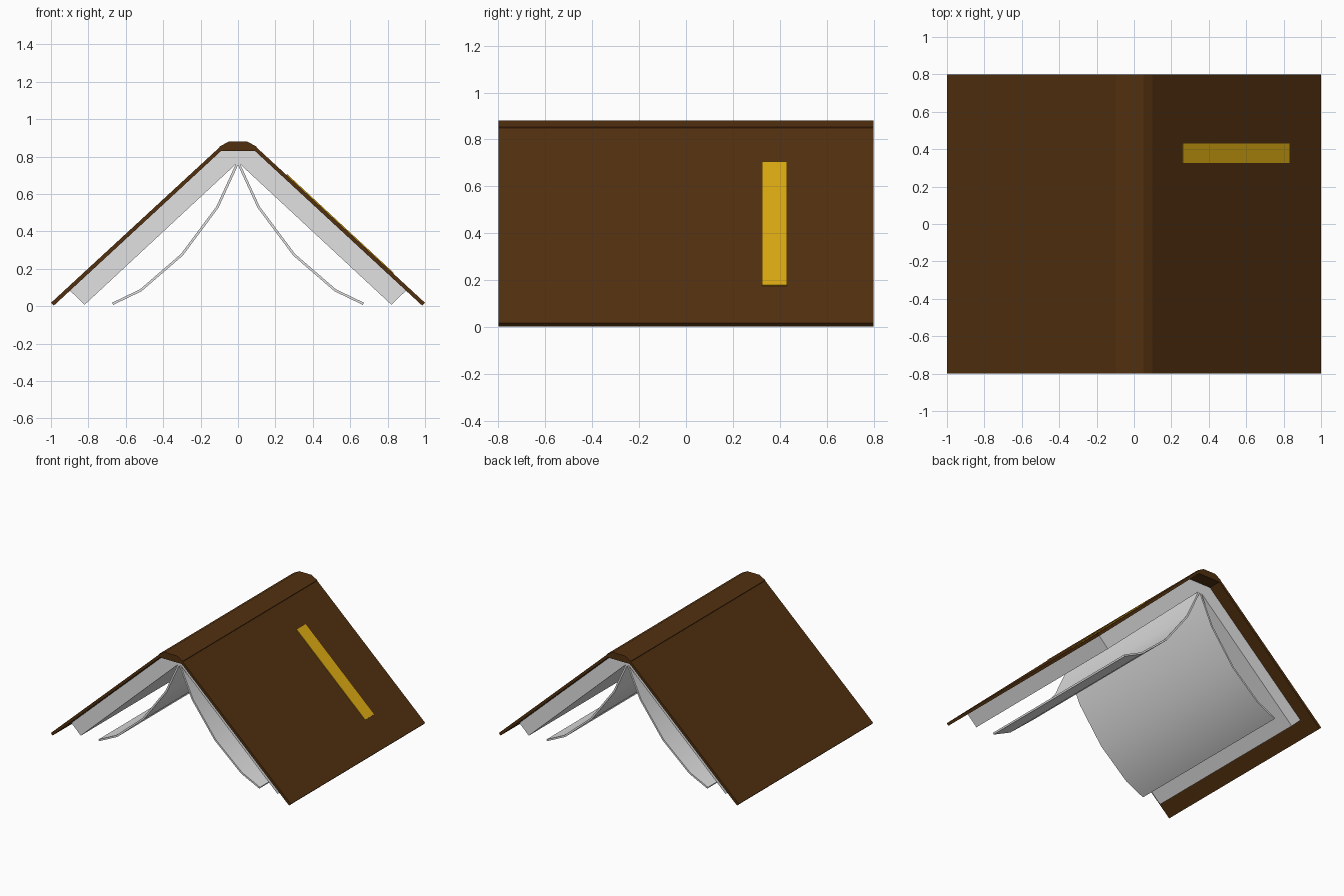
import bpy
from mathutils import Vector

if "Cube" in bpy.data.objects:
    bpy.data.objects.remove(bpy.data.objects["Cube"])


def material(name, rgb):
    mat = bpy.data.materials.new(name)
    mat.diffuse_color = (*rgb, 1)
    mat.use_nodes = True
    mat.node_tree.nodes["Principled BSDF"].inputs["Base Color"].default_value = mat.diffuse_color
    return mat


LEATHER = material("brown leather", (0.085, 0.03, 0.005))
PAPER = material("pale paper", (0.75, 0.75, 0.75))
GOLD = material("gold", (0.72, 0.40, 0.006))


def extrude(name, profile, y0, y1, mat, smooth=False):
    """Extrude a closed (x, z) outline along y."""
    n = len(profile)
    verts = [(x, y, z) for y in (y0, y1) for x, z in profile]
    faces = [tuple(range(n)), tuple(range(2 * n - 1, n - 1, -1))]
    faces += [(i, n + i, n + (i + 1) % n, (i + 1) % n) for i in range(n)]
    mesh = bpy.data.meshes.new(name)
    mesh.from_pydata(verts, [], faces)
    area = sum(profile[i][0] * profile[(i + 1) % n][1]
               - profile[(i + 1) % n][0] * profile[i][1] for i in range(n))
    if area < 0:
        mesh.flip_normals()
    mesh.materials.append(mat)
    obj = bpy.data.objects.new(name, mesh)
    bpy.context.collection.objects.link(obj)
    if smooth:
        bpy.ops.object.select_all(action='DESELECT')
        obj.select_set(True)
        bpy.context.view_layer.objects.active = obj
        bpy.ops.object.shade_smooth_by_angle(angle=0.6)
    return obj


def ribbon(points, thickness):
    """Outline of a strip of even thickness centred on a path."""
    pts = [Vector(p) for p in points]
    left, right = [], []
    for i, p in enumerate(pts):
        d = (pts[min(i + 1, len(pts) - 1)] - pts[max(i - 1, 0)]).normalized()
        off = Vector((-d.y, d.x)) * thickness / 2
        left.append(tuple(p + off))
        right.append(tuple(p - off))
    return left + right[::-1]


def on_slope(x, lift=0.0):
    """Point on the outer cover surface, lifted along its normal."""
    z = 0.018 + (1.0 - x) * 0.926
    return (x + 0.68 * lift, z + 0.733 * lift)


# Hinge spine along the ridge
extrude("spine", [(-0.1, 0.83), (0.1, 0.83), (0.1, 0.853), (0.05, 0.88),
                  (-0.05, 0.88), (-0.1, 0.853)], -0.8, 0.8, LEATHER)

LOOSE = [(0, 0.77), (0.11, 0.53), (0.30, 0.275), (0.52, 0.085), (0.67, 0.013)]

for side, s in (("left", -1), ("right", 1)):
    def mirrored(profile):
        return [(s * x, z) for x, z in profile]

    # Board, page stack and one curling loose leaf on each side
    extrude(side + "_cover",
            mirrored([(1.0, 0.018), (0.095, 0.853), (0.085, 0.835), (0.985, 0.003)]),
            -0.8, 0.8, LEATHER)
    extrude(side + "_page_stack",
            mirrored([(0.9, 0.085), (0.82, 0.008), (0, 0.77), (0, 0.832), (0.09, 0.832)]),
            -0.7, 0.7, PAPER)
    extrude(side + "_loose_leaf", mirrored(ribbon(LOOSE, 0.013)),
            -0.7, 0.7, PAPER, smooth=True)

# Thin gold band on the right board
extrude("gold_band", [on_slope(0.26, -0.003), on_slope(0.83, -0.003),
                      on_slope(0.83, 0.004), on_slope(0.26, 0.004)],
        0.325, 0.43, GOLD)
